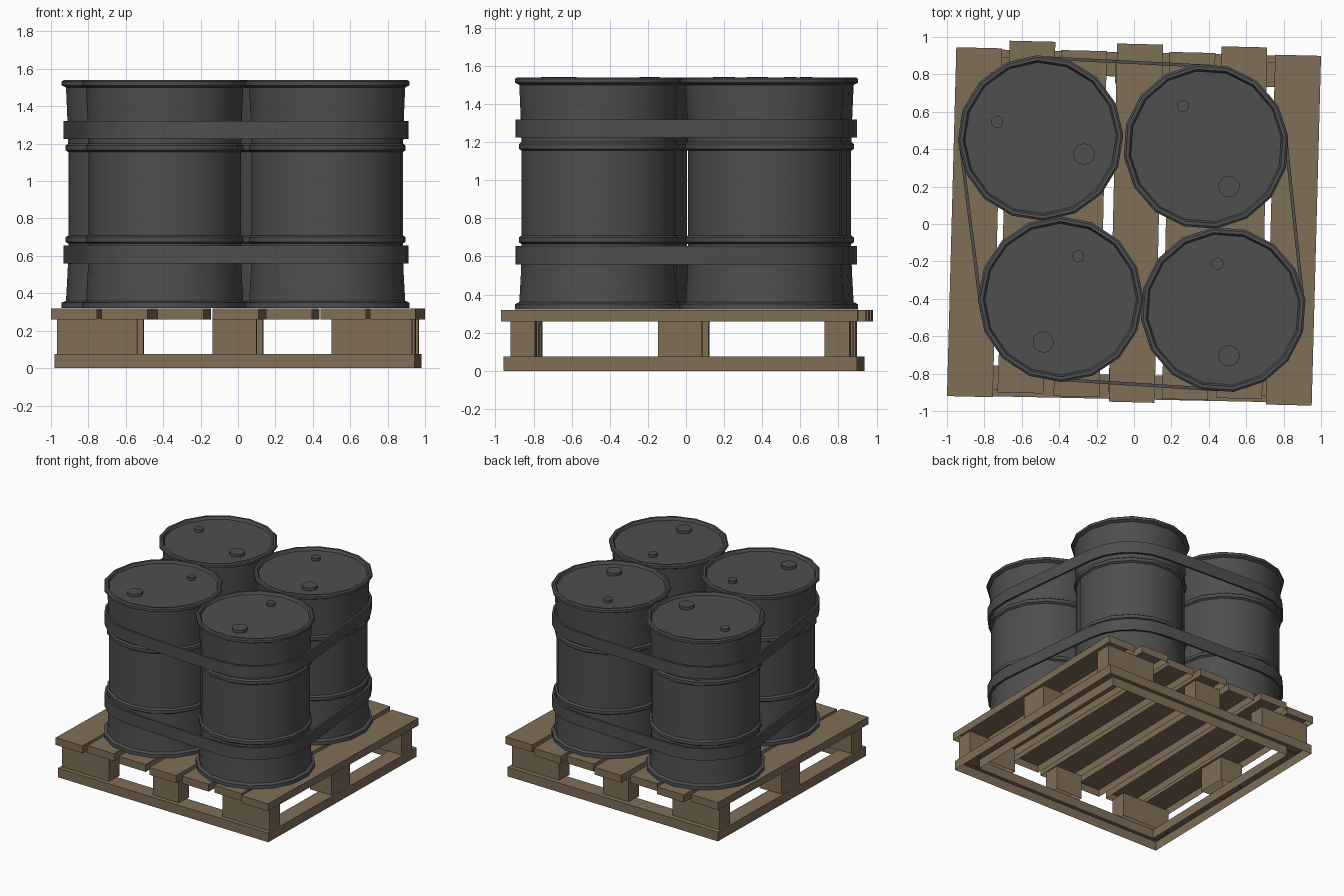
import bpy, bmesh, math
from mathutils import Matrix

if "Cube" in bpy.data.objects:
    bpy.data.objects.remove(bpy.data.objects["Cube"])


def material(name, rgb):
    m = bpy.data.materials.new(name)
    m.diffuse_color = (*rgb, 1)
    m.use_nodes = True
    m.node_tree.nodes["Principled BSDF"].inputs["Base Color"].default_value = m.diffuse_color
    return m


STEEL = material("dark_grey_steel", (0.077, 0.077, 0.077))
WOOD = material("brown_wood", (0.212, 0.157, 0.096))


def finish(bm, name, mat, smooth=False):
    bmesh.ops.recalc_face_normals(bm, faces=bm.faces)
    me = bpy.data.meshes.new(name)
    bm.to_mesh(me)
    bm.free()
    me.materials.append(mat)
    ob = bpy.data.objects.new(name, me)
    bpy.context.collection.objects.link(ob)
    if smooth:
        bpy.ops.object.select_all(action='DESELECT')
        ob.select_set(True)
        bpy.context.view_layer.objects.active = ob
        bpy.ops.object.shade_smooth_by_angle(angle=math.radians(35))
    return ob


def loft(bm, rings, closed=False):
    """Bridge rings of points, each ring a closed loop."""
    vs = [[bm.verts.new(p) for p in r] for r in rings]
    n = len(vs[0])
    pairs = list(zip(vs, vs[1:])) + ([(vs[-1], vs[0])] if closed else [])
    for a, b in pairs:
        for i in range(n):
            j = (i + 1) % n
            bm.faces.new((a[i], a[j], b[j], b[i]))
    return vs


def open_box(bm, pts, z0, z1):
    """Walls and top of an outline, left open underneath."""
    rings = loft(bm, [[(x, y, z) for x, y in pts] for z in (z0, z1)])
    bm.faces.new(rings[1])


# Drums: counter-clockwise from the front left; x, y, small bung angle
DRUMS = [(-0.392, -0.402, 67.8), (0.477, -0.458, 97),
         (0.385, 0.415, 119.7), (-0.50, 0.46, 159.7)]
PROFILE = [(0.443, 0.322), (0.443, 0.35), (0.42, 0.36), (0.411, 0.52), (0.407, 0.665),
           (0.422, 0.675), (0.422, 0.70), (0.407, 0.71), (0.407, 1.155), (0.422, 1.165),
           (0.422, 1.19), (0.409, 1.20), (0.413, 1.34), (0.42, 1.50), (0.443, 1.512),
           (0.443, 1.532), (0.432, 1.54), (0.415, 1.54), (0.405, 1.518)]
SIDES = 16

for i, (cx, cy, ang) in enumerate(DRUMS):
    a0 = math.radians(ang)
    bm = bmesh.new()
    rings = loft(bm, [[(cx + r * math.cos(a0 + math.tau * k / SIDES),
                        cy + r * math.sin(a0 + math.tau * k / SIDES), z)
                       for k in range(SIDES)] for r, z in PROFILE])
    bm.faces.new(rings[0])
    bm.faces.new(rings[-1])
    finish(bm, f"drum_{i + 1}", STEEL, True)
    # Bungs on the lid
    bm = bmesh.new()
    for r, a in ((0.033, a0), (0.057, a0 + math.pi)):
        pos = Matrix.Translation((cx + 0.248 * math.cos(a), cy + 0.248 * math.sin(a), 1.527))
        bmesh.ops.create_cone(bm, cap_ends=True, segments=14, radius1=r, radius2=r,
                              depth=0.028, matrix=pos)
    finish(bm, f"bungs_{i + 1}", STEEL, True)


# Straps: band pulled tight round the four drums
def strap_outline(r):
    pts = []
    for i in range(4):
        (ax, ay, _), (bx, by, _), (cx, cy, _) = DRUMS[i - 1], DRUMS[i], DRUMS[(i + 1) % 4]
        s = math.atan2(-(bx - ax), by - ay)
        e = math.atan2(-(cx - bx), cy - by)
        span = (e - s) % math.tau
        for k in range(6):
            a = s + span * k / 5
            pts.append((bx + r * math.cos(a), by + r * math.sin(a)))
    return pts


for name, z0, z1 in (("lower_strap", 0.558, 0.655), ("upper_strap", 1.225, 1.32)):
    bm = bmesh.new()
    loft(bm, [[(x, y, z) for x, y in strap_outline(r)]
              for r, z in ((0.42, z0), (0.437, z0), (0.437, z1), (0.42, z1))], closed=True)
    finish(bm, name, STEEL, True)

# Pallet top planks, hollow underneath: left edge front, left edge back, front y, back y
PLANKS = [(-1.0, -0.95, -0.92, 0.945), (-0.73, -0.665, -0.90, 0.98),
          (-0.43, -0.39, -0.92, 0.93), (-0.135, -0.09, -0.95, 0.965),
          (0.15, 0.19, -0.935, 0.92), (0.44, 0.467, -0.93, 0.95),
          (0.705, 0.755, -0.965, 0.905)]
W = 0.245
bm = bmesh.new()
for f, b, y0, y1 in PLANKS:
    open_box(bm, [(f, y0), (f + W, y0 - 0.006), (b + W, y1 - 0.006), (b, y1)], 0.26, 0.32)
finish(bm, "top_planks", WOOD)

# Pallet blocks at corners and side middles
turn = Matrix.Rotation(math.radians(-1.2), 4, 'Z')
bm = bmesh.new()
for sx in (-1, 0, 1):
    for sy in (-1, 0, 1):
        if not (sx or sy):
            continue
        w = 0.43 if sx and sy else 0.235 if sy else 0.2
        d = 0.13 if sy else 0.23
        x, y = sx * (0.95 - w / 2), sy * (0.89 - d / 2) - 0.012
        open_box(bm, [(x - w / 2, y - d / 2), (x + w / 2, y - d / 2),
                      (x + w / 2, y + d / 2), (x - w / 2, y + d / 2)], 0.07, 0.265)
bm.transform(turn)
finish(bm, "pallet_blocks", WOOD)

# Base frame, hollow underneath
bm = bmesh.new()
HX, HY, FW = 0.963, 0.927, 0.13
loft(bm, [[(sx * (HX - i), sy * (HY - i) - 0.01, z)
           for sx, sy in ((-1, -1), (1, -1), (1, 1), (-1, 1))]
          for i, z in ((0, 0), (0, 0.075), (FW, 0.075), (FW, 0))])
bm.transform(turn)
finish(bm, "base_frame", WOOD)
